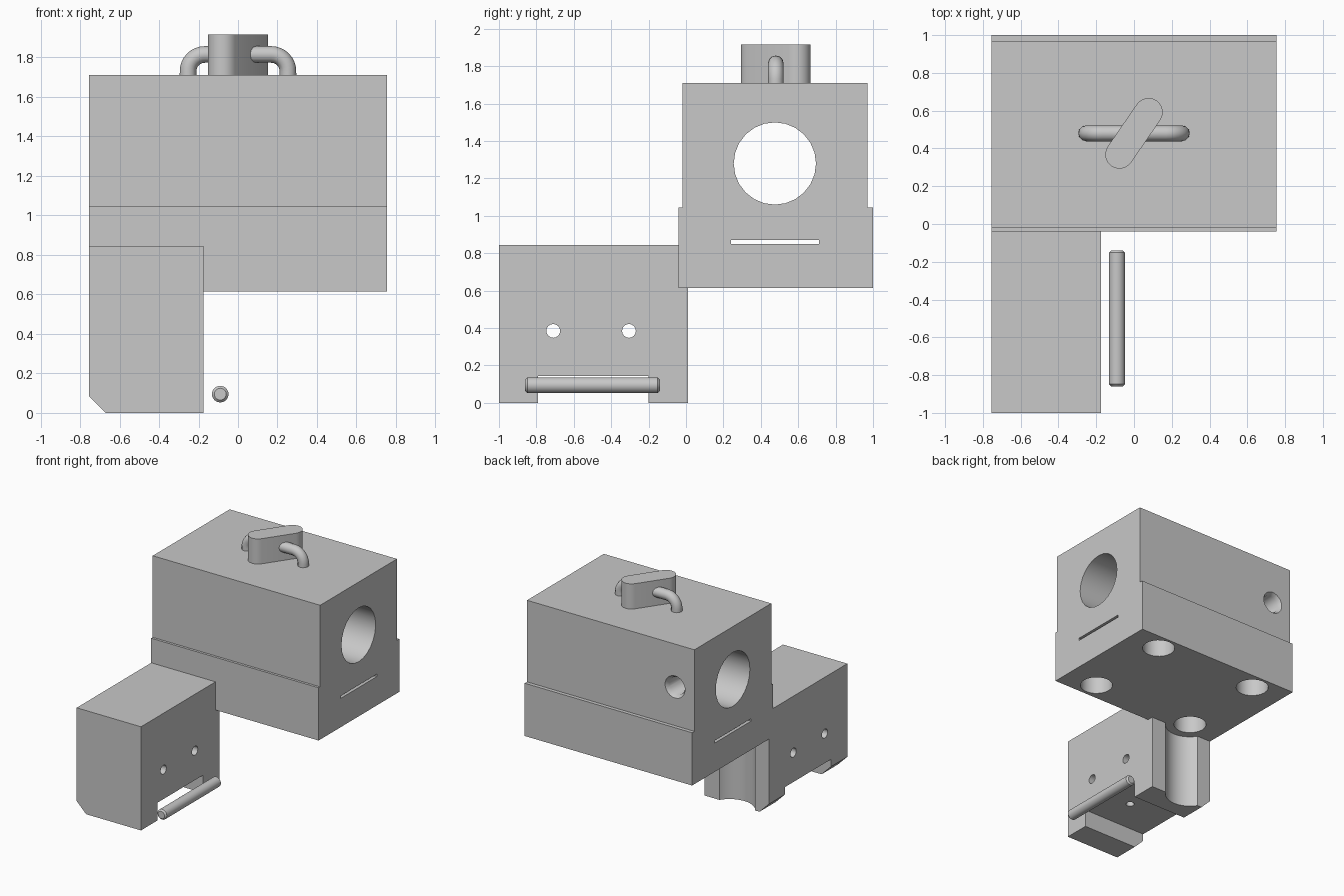
import bpy, bmesh
from math import pi, sin, cos, radians, atan2
from mathutils import Vector

if "Cube" in bpy.data.objects:
    bpy.data.objects.remove(bpy.data.objects["Cube"])

steel = bpy.data.materials.new("plain_grey")
steel.use_nodes = True
grey = (0.58, 0.58, 0.58, 1)
steel.diffuse_color = grey
steel.node_tree.nodes["Principled BSDF"].inputs["Base Color"].default_value = grey


def circle(a, b, r, n=24):
    return [(a + r * cos(2 * pi * i / n), b + r * sin(2 * pi * i / n)) for i in range(n)]


def rect(a0, a1, b0, b1):
    return [(a0, b0), (a1, b0), (a1, b1), (a0, b1)]


def prism(name, profile, axis, lo, hi, end_profile=None):
    """Extrude a 2D profile along an axis, optionally tapering to a second one."""
    def place(p, t):
        v = list(p)
        v.insert("XYZ".index(axis), t)
        return v
    bm = bmesh.new()
    start = [bm.verts.new(place(p, lo)) for p in profile]
    end = [bm.verts.new(place(p, hi)) for p in (end_profile or profile)]
    bm.faces.new(start)
    bm.faces.new(end)
    for i in range(len(start)):
        j = (i + 1) % len(start)
        bm.faces.new((start[i], start[j], end[j], end[i]))
    bmesh.ops.recalc_face_normals(bm, faces=bm.faces)
    mesh = bpy.data.meshes.new(name)
    bm.to_mesh(mesh)
    bm.free()
    obj = bpy.data.objects.new(name, mesh)
    bpy.context.collection.objects.link(obj)
    return obj


def finish(obj, cutters=()):
    """Apply cutters and modifiers, then set material and shading."""
    for c in cutters:
        c.hide_render = True
        m = obj.modifiers.new("cut", "BOOLEAN")
        m.operation, m.solver, m.object = "DIFFERENCE", "EXACT", c
    deps = bpy.context.evaluated_depsgraph_get()
    mesh = bpy.data.meshes.new_from_object(obj.evaluated_get(deps))
    name = obj.name
    for old in (obj, *cutters):
        bpy.data.objects.remove(old)
    mesh.materials.clear()
    mesh.materials.append(steel)
    new = bpy.data.objects.new(name, mesh)
    bpy.context.collection.objects.link(new)
    bpy.ops.object.select_all(action="DESELECT")
    new.select_set(True)
    bpy.context.view_layer.objects.active = new
    bpy.ops.object.shade_smooth_by_angle(angle=radians(35))
    return new


# Main block: stepped body with bore, slot, side port and bolt holes
BASE, STEP, TOP = 0.615, 1.045, 1.71
body = prism("main_block", [(-0.04, BASE), (1, BASE), (1, STEP), (0.97, STEP),
                            (0.97, TOP), (-0.02, TOP), (-0.02, STEP), (-0.04, STEP)],
             "X", -0.755, 0.755)
port = (-0.58, 1.36)
cuts = [
    prism("bore_cut", circle(0.475, 1.28, 0.22), "X", -1, 1),
    prism("slot_cut", rect(0.24, 0.71, 0.85, 0.87), "X", -1, 1),
    prism("port_cut", circle(*port, 0.07), "Y", 0.5, 1.1),
    prism("port_chamfer_cut", circle(*port, 0.07), "Y", 0.94, 0.98, circle(*port, 0.097)),
]
for x in (-0.47, 0.47):
    for y in (0.11, 0.855):
        cuts.append(prism("bolt_cut", circle(x, y, 0.124), "Z", 0.5, 1.03))
finish(body, cuts)

# Side leg: chamfered block, notched underneath, with a rounded groove at the back
leg = prism("side_leg", [(-0.67, 0), (-0.175, 0), (-0.175, 0.845), (-0.755, 0.845),
                         (-0.755, 0.085)], "Y", -1, 0.01)
cuts = [
    prism("seat_cut", rect(-0.04, 0.2, BASE, 1), "X", -1, 0),
    prism("notch_cut", rect(-0.79, -0.2, -0.1, 0.145), "X", -1, 0),
    prism("groove_cut", circle(-0.47, 0.11, 0.19, 32), "Z", -0.1, BASE),
    prism("screw_cut", circle(-0.38, -0.5, 0.032, 16), "Z", 0.1, 0.45),
]
for y in (-0.71, -0.305):
    cuts.append(prism("cross_hole_cut", circle(y, 0.385, 0.037, 16), "X", -1, 0))
finish(leg, cuts)

# Loose pin with chamfered ends
pin = prism("pin", circle(-0.09, 0.095, 0.042), "Y", -0.86, -0.14)
bevel = pin.modifiers.new("chamfer", "BEVEL")
bevel.width, bevel.segments = 0.012, 1
bevel.limit_method, bevel.angle_limit = "ANGLE", radians(60)
finish(pin)

# Knob: upright slab with rounded ends, turned at an angle
end = Vector((0.077, 0.112))
turn = atan2(end.y, end.x)
outline = []
for side in (1, -1):
    for i in range(13):
        a = turn + (0 if side > 0 else pi) - pi / 2 + pi * i / 12
        outline.append((side * end.x + 0.075 * cos(a), 0.48 + side * end.y + 0.075 * sin(a)))
finish(prism("knob", outline, "Z", TOP, 1.915))

# Bent rod passing through the knob, both ends turned down into the block
reach, height, bend = 0.253, 1.815, 0.085
half = [(reach, TOP - 0.01)]
for i in range(9):
    a = pi / 2 * i / 8
    half.append((reach - bend + bend * cos(a), height - bend + bend * sin(a)))
path = half + [(-x, z) for x, z in reversed(half)]
curve = bpy.data.curves.new("bent_rod", "CURVE")
curve.dimensions = "3D"
curve.bevel_depth, curve.bevel_resolution = 0.042, 4
curve.use_fill_caps = True
spline = curve.splines.new("POLY")
spline.points.add(len(path) - 1)
for p, (x, z) in zip(spline.points, path):
    p.co = (x, 0.48, z, 1)
rod = bpy.data.objects.new("bent_rod", curve)
bpy.context.collection.objects.link(rod)
finish(rod)
